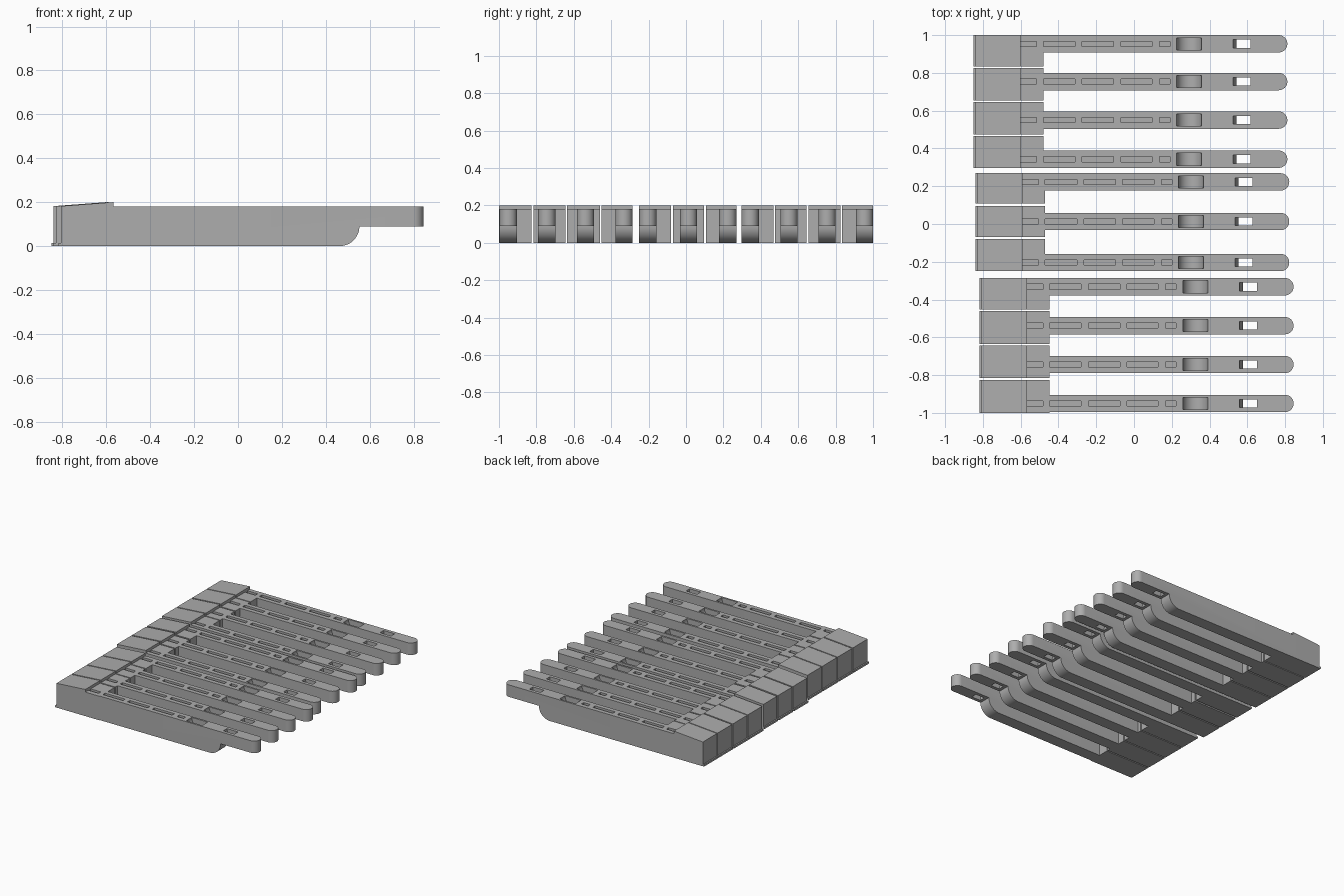
import bpy, bmesh, math
from mathutils import Vector

if "Cube" in bpy.data.objects:
    bpy.data.objects.remove(bpy.data.objects["Cube"])

grey = bpy.data.materials.new("mid_grey")
grey.diffuse_color = (0.42, 0.42, 0.42, 1)
grey.use_nodes = True
grey.node_tree.nodes["Principled BSDF"].inputs["Base Color"].default_value = grey.diffuse_color


def prism(bm, pts, axis, lo, hi):
    """Extrude a 2D outline: axis 'y' takes (x, z) points, axis 'z' takes (x, y)."""
    def place(p, t):
        return (p[0], t, p[1]) if axis == 'y' else (p[0], p[1], t)
    a = [bm.verts.new(place(p, lo)) for p in pts]
    b = [bm.verts.new(place(p, hi)) for p in pts]
    faces = [bm.faces.new(a), bm.faces.new(b)]
    for i in range(len(pts)):
        j = (i + 1) % len(pts)
        faces.append(bm.faces.new((a[i], a[j], b[j], b[i])))
    bmesh.ops.recalc_face_normals(bm, faces=faces)


def rect(x0, x1, y0, y1):
    return [(x0, y0), (x1, y0), (x1, y1), (x0, y1)]


def arc(cx, cy, r, a0, a1, n):
    return [(cx + r * math.cos(math.radians(a0 + (a1 - a0) * i / n)),
             cy + r * math.sin(math.radians(a0 + (a1 - a0) * i / n))) for i in range(n + 1)]


def make(name, bm):
    me = bpy.data.meshes.new(name)
    bm.to_mesh(me)
    bm.free()
    me.materials.append(grey)
    ob = bpy.data.objects.new(name, me)
    bpy.context.collection.objects.link(ob)
    return ob


TOP, HALF, END = 0.18, 0.046, 1.662

# Cutter for the raised underside of the tip, with a rounded heel
bm = bmesh.new()
prism(bm, [(1.28, -0.1)] + arc(1.28, 0.09, 0.09, -90, 0, 12) + [(1.8, 0.09), (1.8, -0.1)],
      'y', -0.1, 0.1)
heel_cutter = make("heel_cutter", bm)

# Cutter for the slots, the scooped pocket and the slanted through hole
bm = bmesh.new()
for x0, x1 in ((0.25, 0.335), (0.37, 0.537), (0.575, 0.742), (0.78, 0.945), (0.985, 1.04)):
    prism(bm, rect(x0, x1, -0.0135, 0.0135), 'z', 0.14, 0.3)
prism(bm, [(1.208, 0.3)] + arc(1.142, TOP, 0.066, 0, -180, 20)[0:] + [(1.076, 0.3)],
      'y', -0.032, 0.032)
prism(bm, [(1.375, 0.3), (1.375, 0.18), (1.393, 0.09), (1.393, 0.0), (1.467, 0.0), (1.467, 0.3)],
      'y', -0.0215, 0.0215)
recess_cutter = make("recess_cutter", bm)
cutters = (heel_cutter, recess_cutter)
for c in cutters:
    c.hide_render = True


def key(i, x, stem, head):
    lo, hi = head[0] - stem, head[1] - stem
    s0, s1 = max(-HALF, lo), min(HALF, hi)
    # Wide head and long round-tipped stem in one outline
    outline = [(0.01, lo), (0.37, lo)]
    if s0 > lo + 0.004:
        outline.append((0.37, -HALF))
    else:
        outline[-1] = (0.37, -HALF)
        outline[0] = (0.01, -HALF)
        lo = -HALF
    outline += arc(END - HALF, 0, HALF, -90, 90, 16)
    if s1 < hi - 0.004:
        outline += [(0.37, HALF), (0.37, hi), (0.01, hi)]
    else:
        hi = HALF
        outline.append((0.01, HALF))
    bm = bmesh.new()
    prism(bm, outline, 'z', 0, TOP)
    ob = make(f"key_{i}", bm)
    for c in cutters:
        m = ob.modifiers.new("cut", 'BOOLEAN')
        m.operation, m.solver, m.object = 'DIFFERENCE', 'EXACT', c
    dg = bpy.context.evaluated_depsgraph_get()
    ob.data = bpy.data.meshes.new_from_object(ob.evaluated_get(dg))
    ob.modifiers.clear()
    ob.location = Vector((x, stem, 0))
    # Sloping cap on the head
    bm = bmesh.new()
    prism(bm, [(0.01, TOP), (0.25, TOP), (0.25, 0.2), (0.01, TOP + 0.002)], 'y', lo, hi)
    cap = make(f"head_cap_{i}", bm)
    cap.location = ob.location
    # Thin lip along the bottom of the head
    bm = bmesh.new()
    prism(bm, rect(0, 0.01, 0, 0.014), 'y', lo, hi)
    lip = make(f"head_lip_{i}", bm)
    lip.location = ob.location
    return ob


# Three banks of keys: x of the head end, then (stem centre, head low, head high)
banks = [
    (-0.85, [(0.954, 0.833, 1.0), (0.754, 0.655, 0.826), (0.55, 0.475, 0.645),
             (0.343, 0.297, 0.467)]),
    (-0.84, [(0.223, 0.108, 0.27), (0.013, -0.07, 0.095), (-0.204, -0.25, -0.08)]),
    (-0.817, [(-0.332, -0.453, -0.286), (-0.538, -0.636, -0.461), (-0.744, -0.816, -0.644),
              (-0.95, -1.0, -0.825)]),
]
keys = []
for x, row in banks:
    for stem, lo, hi in row:
        keys.append(key(len(keys) + 1, x, stem, (lo, hi)))

for c in cutters:
    bpy.data.objects.remove(c)

# Smooth the rounded tips, heels and pockets, keep edges crisp
for ob in keys:
    bpy.ops.object.select_all(action='DESELECT')
    ob.select_set(True)
    bpy.context.view_layer.objects.active = ob
    bpy.ops.object.shade_smooth_by_angle(angle=math.radians(30))
